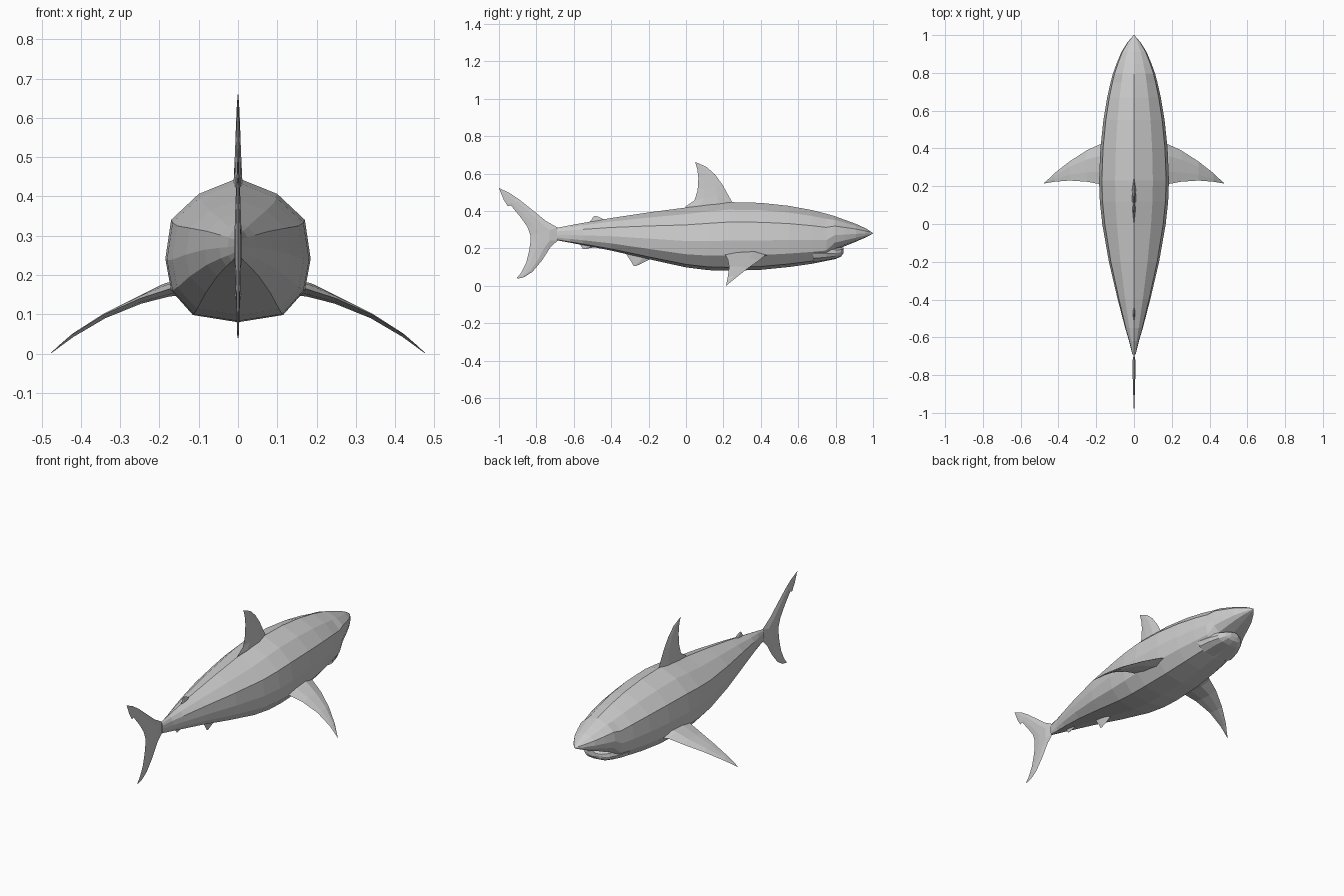
import bpy
import bmesh
from mathutils import Vector


def loft(name, rings, mirror=False):
    """Skin a list of closed rings, cap both ends."""
    bm = bmesh.new()
    loops = [[bm.verts.new(p) for p in ring] for ring in rings]
    n = len(loops[0])
    for a, b in zip(loops, loops[1:]):
        for i in range(n):
            j = (i + 1) % n
            bm.faces.new((a[i], a[j], b[j], b[i]))
    bm.faces.new(loops[0])
    bm.faces.new(loops[-1])
    bmesh.ops.remove_doubles(bm, verts=bm.verts, dist=0.0002)
    bmesh.ops.recalc_face_normals(bm, faces=bm.faces)
    mesh = bpy.data.meshes.new(name)
    bm.to_mesh(mesh)
    bm.free()
    obj = bpy.data.objects.new(name, mesh)
    bpy.context.collection.objects.link(obj)
    if mirror:
        mod = obj.modifiers.new("mirror", "MIRROR")
        mod.use_mirror_merge = False
    return obj


# Half cross-section: (share of half width, share of height)
HALF = [(0, 1), (.54, .89), (.92, .71), (1, .44), (.92, .22), (.62, .05), (0, 0)]
SECTION = HALF + [(-x, z) for x, z in HALF[-2:0:-1]]


def body_ring(y, bottom, top, width):
    return [(x * width, y, bottom + t * (top - bottom)) for x, t in SECTION]


# Body and snout: y, bottom, top, half width
BODY = [
    (-.69, .243, .31, .009), (-.62, .23, .323, .026), (-.55, .217, .336, .047),
    (-.4, .188, .362, .086), (-.2, .142, .392, .133), (0, .098, .418, .168),
    (.12, .083, .436, .181), (.23, .08, .447, .185), (.4, .085, .443, .178),
    (.55, .1, .427, .162), (.67, .117, .405, .142), (.75, .133, .385, .124),
    (.795, .19, .372, .112), (.85, .212, .352, .092), (.91, .236, .33, .067),
    (.96, .258, .307, .036), (.985, .27, .292, .015), (1, .28, .281, .001),
]
loft("body", [body_ring(*r) for r in BODY])

# Lower jaw
JAW = [(.68, .12, .24, .122), (.75, .133, .22, .105), (.8, .143, .212, .082),
       (.83, .157, .207, .054), (.842, .175, .203, .025)]
loft("lower_jaw", [body_ring(*r) for r in JAW])


def fin(name, sections, normal, mirror=False):
    """Each section: leading point, trailing point, half thickness."""
    n = Vector(normal).normalized()
    rings = []
    for lead, trail, thick in sections:
        a, b = Vector(lead), Vector(trail)
        p, q = a.lerp(b, .3), a.lerp(b, .7)
        rings.append([a, p + n * thick, q + n * thick * .7, b,
                      q - n * thick * .7, p - n * thick])
    return loft(name, rings, mirror)


def middle_fin(name, rows):
    """Upright fin on the centre plane: lead y, z, trail y, z, thickness."""
    return fin(name, [((0, a, b), (0, c, d), t) for a, b, c, d, t in rows], (1, 0, 0))


middle_fin("dorsal_fin", [
    (.27, .42, -.01, .405, .012), (.245, .45, .0, .425, .011),
    (.22, .495, .045, .455, .009), (.195, .54, .062, .51, .007),
    (.155, .595, .066, .575, .005), (.11, .635, .06, .625, .003),
    (.05, .662, .05, .657, .0006)])

middle_fin("tail_fin", [
    (-1, .522, -.998, .517, .0006), (-.945, .497, -.975, .46, .002),
    (-.905, .47, -.953, .425, .003), (-.89, .46, -.937, .43, .004),
    (-.82, .404, -.885, .367, .006), (-.75, .347, -.848, .315, .008),
    (-.685, .31, -.832, .27, .009), (-.685, .243, -.832, .235, .009),
    (-.725, .205, -.838, .19, .007), (-.77, .135, -.854, .125, .005),
    (-.82, .075, -.88, .072, .003), (-.865, .046, -.897, .05, .002),
    (-.9, .038, -.905, .043, .0006)])

middle_fin("second_dorsal_fin", [
    (-.43, .345, -.525, .33, .007), (-.445, .358, -.51, .347, .005),
    (-.47, .37, -.5, .36, .003), (-.488, .373, -.497, .368, .0006)])

middle_fin("pelvic_fin", [
    (-.18, .155, -.325, .18, .009), (-.2, .138, -.315, .162, .007),
    (-.235, .12, -.295, .132, .004), (-.268, .105, -.28, .106, .0006)])

middle_fin("anal_fin", [
    (-.465, .21, -.575, .23, .007), (-.49, .205, -.565, .217, .005),
    (-.52, .2, -.555, .204, .003), (-.545, .195, -.552, .197, .0006)])

# Pectoral fins, swept back and drooping
fin("pectoral_fins", [
    ((.14, .45, .165), (.14, .2, .175), .022),
    ((.18, .422, .162), (.18, .211, .163), .018),
    ((.25, .39, .135), (.25, .224, .14), .010),
    ((.34, .332, .094), (.34, .23, .1), .006),
    ((.42, .27, .045), (.42, .224, .05), .004),
    ((.456, .235, .017), (.456, .218, .02), .002),
    ((.476, .218, .001), (.476, .214, .002), .0006)],
    (.45, 0, 1), mirror=True)
